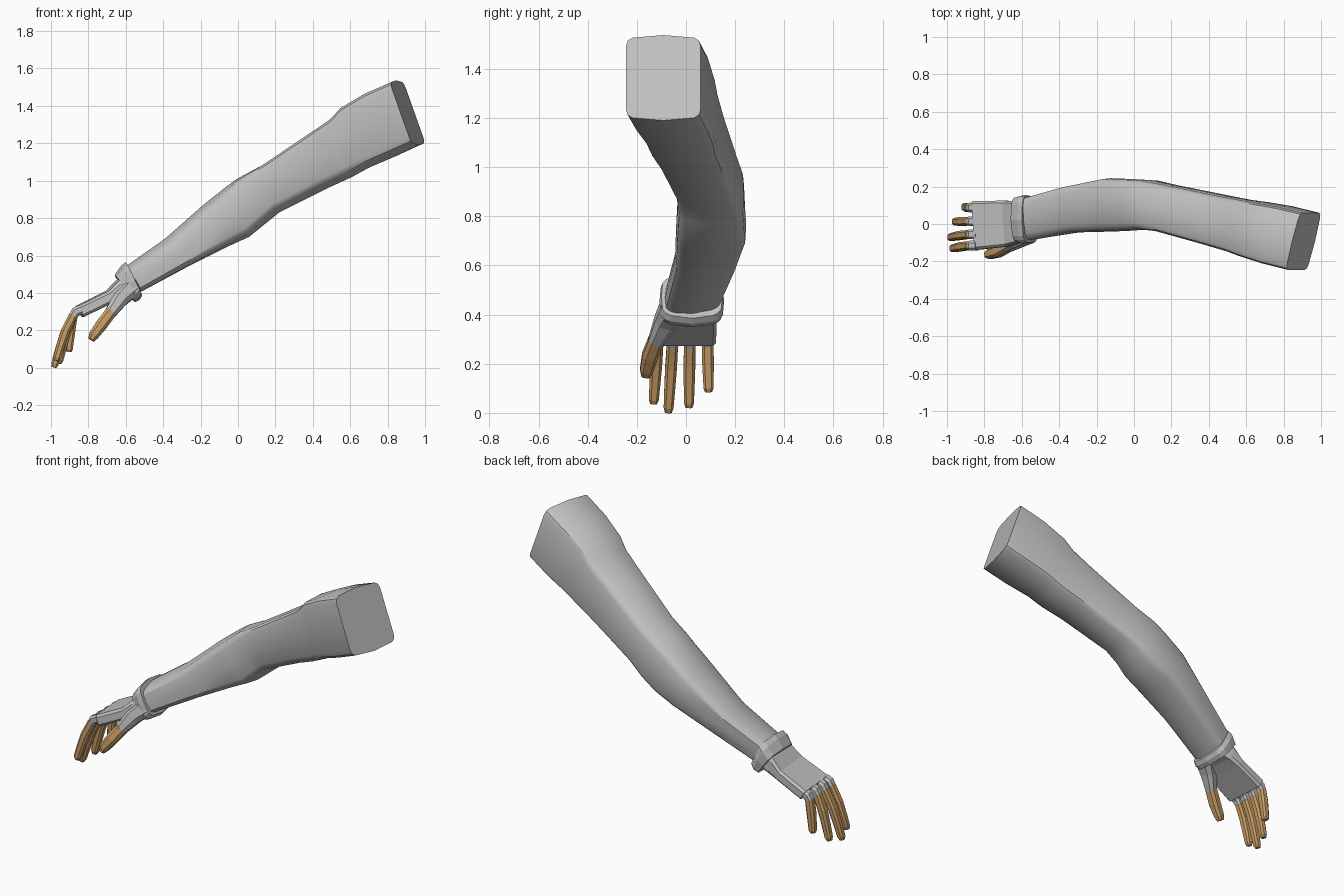
import bpy, bmesh, math
from mathutils import Vector

if "Cube" in bpy.data.objects:
    bpy.data.objects.remove(bpy.data.objects["Cube"])


def material(name, rgb):
    m = bpy.data.materials.new(name)
    m.diffuse_color = (*rgb, 1)
    m.use_nodes = True
    m.node_tree.nodes["Principled BSDF"].inputs["Base Color"].default_value = m.diffuse_color
    return m


GREY = material("sleeve grey", (0.53, 0.53, 0.53))
TAN = material("finger tan", (0.58, 0.34, 0.13))

# Unit cross-sections: one quadrant boxed sleeve, wrist and finger octagon
def ring(quadrant):
    pts = []
    for k, (su, sv) in enumerate([(1, 1), (-1, 1), (-1, -1), (1, -1)]):
        q = quadrant if k % 2 == 0 else quadrant[::-1]
        for u, v in q:
            p = (u * su, v * sv)
            if p not in pts:
                pts.append(p)
    return pts


BOX = ring([(1, 0), (1, .74), (.95, .87), (.82, .94), (0, 1)])
ROUND = ring([(1, 0), (.96, .6), (.86, .76), (.68, .88), (0, 1)])
OCT = ring([(1, .5), (.55, 1)])
SLAB = ring([(1, .6), (.9, 1)])


def loft(name, rings, mat, smooth=False):
    """Skin a list of point rings and cap both ends."""
    bm = bmesh.new()
    loops = [[bm.verts.new(p) for p in r] for r in rings]
    n = len(loops[0])
    for a, b in zip(loops, loops[1:]):
        for i in range(n):
            bm.faces.new((a[i], a[(i + 1) % n], b[(i + 1) % n], b[i]))
    bm.faces.new(loops[0])
    bm.faces.new(loops[-1])
    bmesh.ops.recalc_face_normals(bm, faces=bm.faces)
    me = bpy.data.meshes.new(name)
    bm.to_mesh(me)
    bm.free()
    me.materials.append(mat)
    if smooth:
        for p in me.polygons:
            p.use_smooth = True
        me.set_sharp_from_angle(angle=math.radians(32))
    ob = bpy.data.objects.new(name, me)
    bpy.context.collection.objects.link(ob)
    return ob


def slices(rows, prof_a, prof_b):
    """Rows are top x,z, bottom x,z, front y, back y; blends two profiles."""
    cs = [Vector(((r[0] + r[2]) / 2, (r[4] + r[5]) / 2, (r[1] + r[3]) / 2)) for r in rows]
    out = []
    for i, r in enumerate(rows):
        t = cs[min(i + 1, len(cs) - 1)] - cs[max(i - 1, 0)]
        w = (r[5] - r[4]) / 2
        side = Vector((-t.y / t.x * w, w, 0))
        up = Vector((r[0] - r[2], 0, r[1] - r[3])) / 2
        f = i / (len(rows) - 1)
        out.append([cs[i] + side * (a[0] * (1 - f) + b[0] * f) + up * (a[1] * (1 - f) + b[1] * f)
                    for a, b in zip(prof_a, prof_b)])
    return out


def tube(name, path, sizes, mat):
    """Octagonal limb along a path; sizes are half widths."""
    path = [Vector(p) for p in path]
    out = []
    for i, p in enumerate(path):
        t = (path[min(i + 1, len(path) - 1)] - path[max(i - 1, 0)]).normalized()
        up = t.cross(Vector((0, 1, 0))).normalized()
        side = up.cross(t)
        out.append([p + side * u * sizes[i] + up * v * sizes[i] for u, v in OCT])
    return loft(name, out, mat)


# Sleeve, shoulder to wrist
loft("sleeve", slices([
    (.845, 1.537, .968, 1.19, -.245, .06),
    (.70, 1.475, .83, 1.125, -.21, .095),
    (.57, 1.40, .70, 1.07, -.17, .118),
    (.515, 1.34, .61, 1.02, -.148, .13),
    (.38, 1.25, .49, .965, -.11, .155),
    (.125, 1.08, .22, .83, -.04, .21),
    (0, 1.013, .14, .765, -.03, .235),
    (-.06, .97, .06, .70, -.035, .24),
    (-.18, .875, -.05, .65, -.04, .245),
    (-.39, .69, -.26, .545, -.045, .20),
    (-.61, .535, -.53, .40, -.085, .135)], BOX, ROUND), GREY, True)

# Cuff band
loft("cuff", slices([
    (-.60, .565, -.512, .385, -.10, .148),
    (-.625, .545, -.527, .362, -.108, .155),
    (-.66, .495, -.55, .35, -.10, .145)], ROUND, ROUND), GREY)

# Palm
loft("palm", slices([
    (-.60, .50, -.55, .39, -.085, .11),
    (-.645, .465, -.61, .375, -.105, .122),
    (-.70, .41, -.67, .35, -.12, .125),
    (-.862, .33, -.83, .272, -.138, .122)], SLAB, SLAB), GREY)

# Thumb base and thumb
tube("thumb_base", [(-.57, -.05, .43), (-.63, -.085, .37), (-.685, -.125, .288)],
     [.055, .045, .03], GREY)
tube("thumb", [(-.68, -.122, .296), (-.728, -.147, .232), (-.77, -.16, .175), (-.785, -.164, .15)],
     [.031, .032, .027, .018], TAN)

# Knuckle stubs and fingers: y at base, y at tip, tip x, tip z
for name, y0, y1, tx, tz in [("index", -.115, -.132, -.972, .038),
                             ("middle", -.055, -.072, -.984, .002),
                             ("ring", .015, .012, -.958, .022),
                             ("little", .088, .092, -.905, .085)]:
    x0, z0 = -.88, .282
    tube(name + "_knuckle", [(-.838, y0, .312), (-.868, y0, .298), (x0 - .003, y0, z0 - .01)],
         [.026, .026, .023], GREY)
    path = [(x0 + (tx - x0) * f ** .75, y0 + (y1 - y0) * f, z0 + (tz - z0) * f)
            for f in (0, .36, .68, .93, 1)]
    tube(name + "_finger", path, [.023, .024, .022, .02, .014], TAN)
